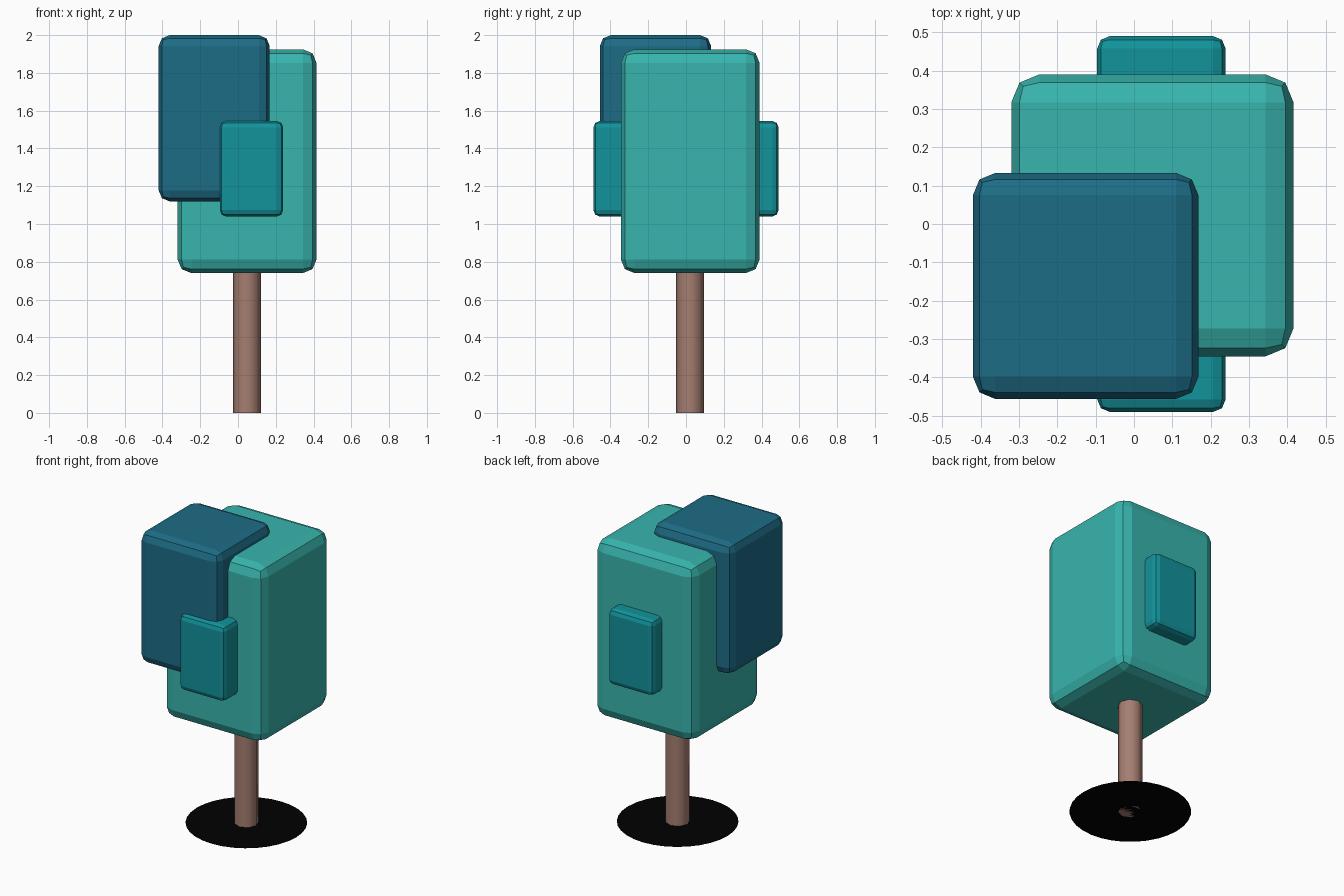
import bpy
import math

if "Cube" in bpy.data.objects:
    bpy.data.objects.remove(bpy.data.objects["Cube"])

CX, CY = 0.047, 0.021   # axis of the trunk


def material(name, color):
    mat = bpy.data.materials.new(name)
    mat.diffuse_color = (*color, 1)
    mat.use_nodes = True
    mat.node_tree.nodes["Principled BSDF"].inputs["Base Color"].default_value = mat.diffuse_color
    return mat


def foliage(name, low, high, bevel, color):
    """Flat-shaded box between two corners with a two-step rounded edge."""
    centre = [(a + b) / 2 for a, b in zip(low, high)]
    bpy.ops.mesh.primitive_cube_add(size=1, location=centre)
    ob = bpy.context.object
    ob.name = name
    ob.scale = [b - a for a, b in zip(low, high)]
    bpy.ops.object.transform_apply(location=False, rotation=False, scale=True)
    mod = ob.modifiers.new("rounded_edges", 'BEVEL')
    mod.width = bevel
    mod.segments = 2
    ob.data.materials.append(material(name, color))
    return ob


# Foliage blocks
foliage("main_foliage", (-0.32, -0.345, 0.74), (0.416, 0.39, 1.925), 0.073, (0.04, 0.46, 0.42))
foliage("upper_foliage", (-0.42, -0.456, 1.12), (0.168, 0.133, 2.0), 0.058, (0.012, 0.15, 0.24))
foliage("through_foliage", (-0.096, -0.49, 1.04), (0.239, 0.49, 1.545), 0.033, (0.006, 0.29, 0.33))

# Trunk
bpy.ops.mesh.primitive_cylinder_add(vertices=8, radius=0.0735, depth=0.9, location=(CX, CY, 0.45))
trunk = bpy.context.object
trunk.name = "trunk"
bpy.ops.object.shade_smooth_by_angle(angle=math.radians(60))
trunk.data.materials.append(material("bark", (0.38, 0.21, 0.165)))

# Dark round patch under the tree
bpy.ops.mesh.primitive_circle_add(vertices=32, radius=0.368, fill_type='NGON', location=(CX, CY, 0))
patch = bpy.context.object
patch.name = "base_disc"
patch.data.materials.append(material("base_black", (0.0, 0.0, 0.0)))
